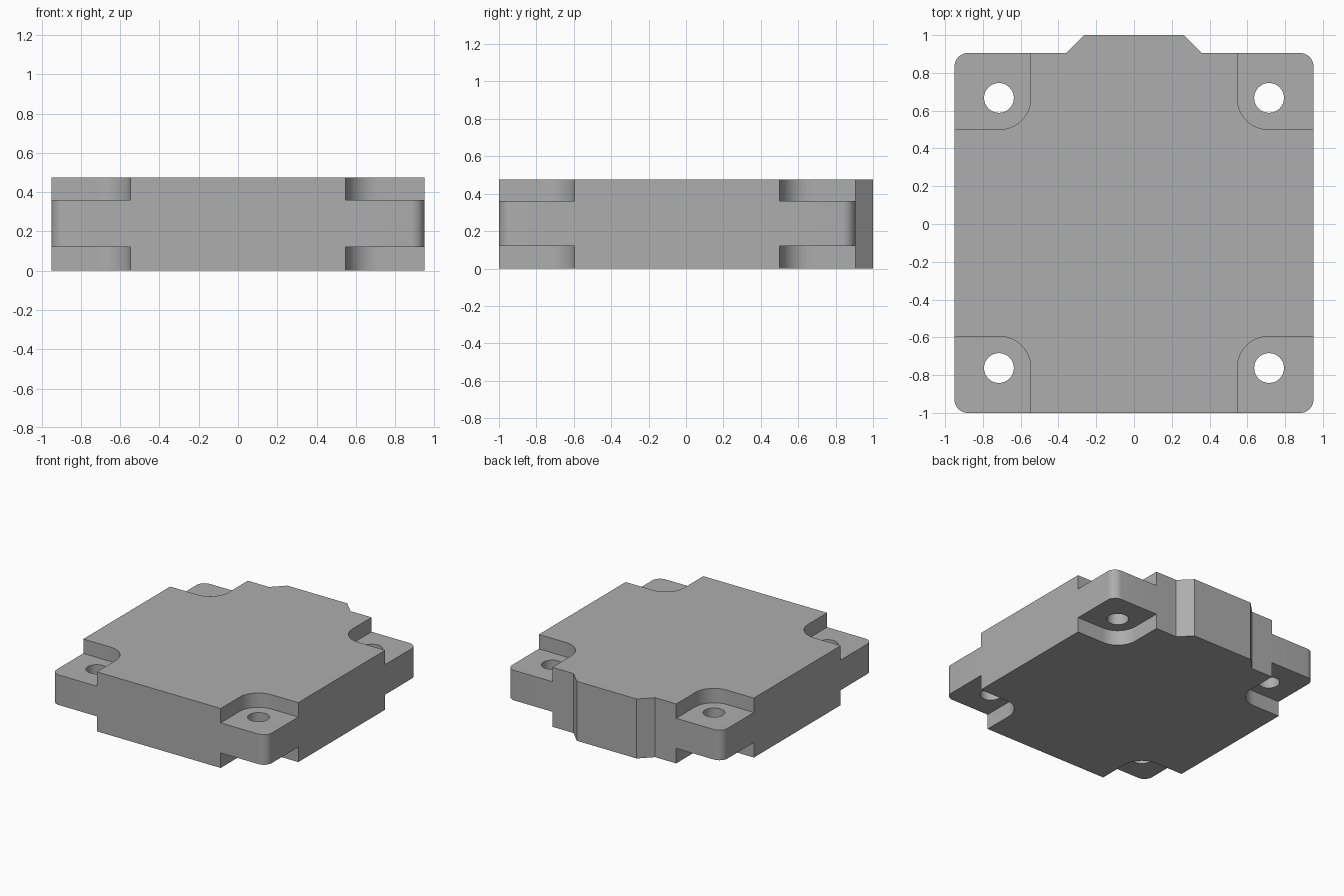
import bpy, bmesh, math
from mathutils import Vector

cube = bpy.data.objects.get("Cube")
if cube:
    bpy.data.objects.remove(cube, do_unlink=True)

HALF_X, FRONT, BACK, TOP = 0.95, -1.0, 0.905, 0.475
MID_Y = (FRONT + BACK) / 2
HALF_Y = (BACK - FRONT) / 2

grey = bpy.data.materials.new("plain_grey")
grey.use_nodes = True
colour = (0.42, 0.42, 0.42, 1)
grey.diffuse_color = colour
grey.node_tree.nodes["Principled BSDF"].inputs["Base Color"].default_value = colour


def arc(cx, cy, r, start, sweep, steps):
    angles = [math.radians(start + sweep * i / steps) for i in range(steps + 1)]
    return [(cx + r * math.cos(a), cy + r * math.sin(a)) for a in angles]


def prism(name, outline, z0, z1):
    """Extrude a flat outline between two heights."""
    bm = bmesh.new()
    face = bm.faces.new([bm.verts.new((x, y, z0)) for x, y in outline])
    up = bmesh.ops.extrude_face_region(bm, geom=[face])["geom"]
    bmesh.ops.translate(bm, vec=Vector((0, 0, z1 - z0)),
                        verts=[v for v in up if isinstance(v, bmesh.types.BMVert)])
    bmesh.ops.recalc_face_normals(bm, faces=bm.faces)
    mesh = bpy.data.meshes.new(name)
    bm.to_mesh(mesh)
    bm.free()
    mesh.materials.append(grey)
    obj = bpy.data.objects.new(name, mesh)
    bpy.context.collection.objects.link(obj)
    return obj


# Block with rounded corners and a tapered tongue at the back
r = 0.07
outline = (arc(-HALF_X + r, FRONT + r, r, 180, 90, 10)
           + arc(HALF_X - r, FRONT + r, r, 270, 90, 10)
           + arc(HALF_X - r, BACK - r, r, 0, 90, 10)
           + [(0.36, BACK), (0.265, 1), (-0.265, 1), (-0.36, BACK)]
           + arc(-HALF_X + r, BACK - r, r, 90, 90, 10))
body = prism("housing_block", outline, 0, TOP)

# Corner pockets above and below each mounting ear, and a bolt hole through it
cutters = []
p = 0.165
pocket = [(1.2, HALF_Y + 0.2), (0.547, HALF_Y + 0.2)]
pocket += arc(0.547 + p, 0.548 + p, p, 180, 90, 16) + [(1.2, 0.548)]
hole = arc(0.715, 0.715, 0.079, 0, 348.75, 31)
for sx in (-1, 1):
    for sy in (-1, 1):
        for part, shape, z0, z1 in (("upper_pocket", pocket, 0.36, 0.6),
                                    ("lower_pocket", pocket, -0.1, 0.12),
                                    ("bolt_hole", hole, -0.2, 0.7)):
            placed = [(sx * x, MID_Y + sy * y) for x, y in shape]
            cutters.append(prism(part + "_cutter", placed, z0, z1))

for cutter in cutters:
    cutter.hide_render = True
    mod = body.modifiers.new(cutter.name, "BOOLEAN")
    mod.operation, mod.solver, mod.object = "DIFFERENCE", "EXACT", cutter

# Bake the cuts and drop the helpers
bpy.context.view_layer.update()
graph = bpy.context.evaluated_depsgraph_get()
result = bpy.data.meshes.new_from_object(body.evaluated_get(graph))
body.modifiers.clear()
body.data = result
for cutter in cutters:
    bpy.data.objects.remove(cutter, do_unlink=True)

# Smooth the round walls, keep the edges crisp
bpy.ops.object.select_all(action="DESELECT")
body.select_set(True)
bpy.context.view_layer.objects.active = body
bpy.ops.object.shade_smooth_by_angle(angle=math.radians(30))
